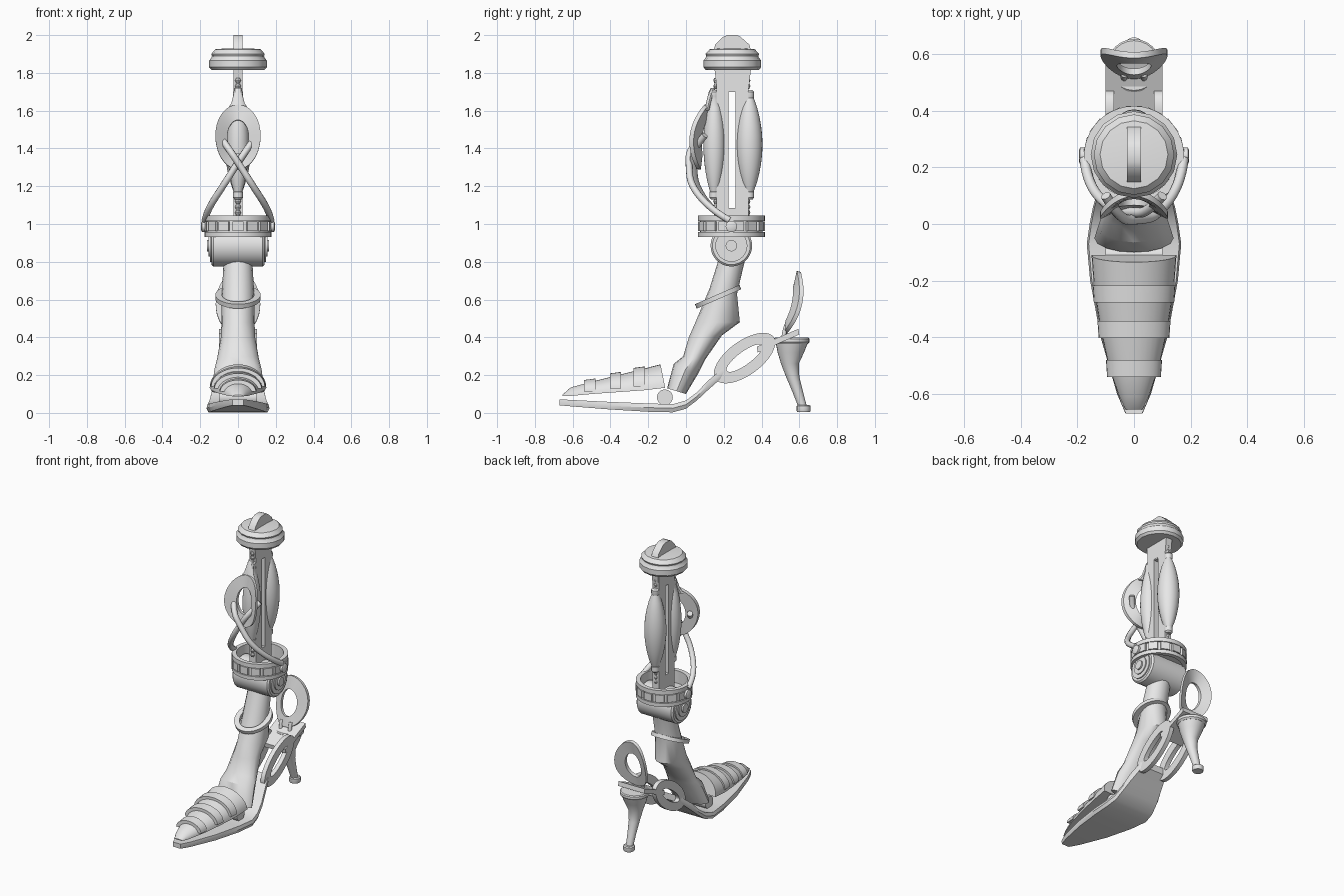
import bpy, bmesh, math
from mathutils import Vector as V

cube = bpy.data.objects.get("Cube")
if cube:
    bpy.data.objects.remove(cube, do_unlink=True)

grey = bpy.data.materials.new("light grey")
grey.use_nodes = True
grey.diffuse_color = (0.8, 0.8, 0.8, 1)
grey.node_tree.nodes["Principled BSDF"].inputs["Base Color"].default_value = (0.8, 0.8, 0.8, 1)
X, Y, Z = V((1, 0, 0)), V((0, 1, 0)), V((0, 0, 1))
made = []


def finish(name, data):
    data.materials.append(grey)
    ob = bpy.data.objects.new(name, data)
    bpy.context.collection.objects.link(ob)
    made.append(ob)
    return ob


def loft(name, sections, closed=False):
    """Skin matching rings of points; closed joins the last ring to the first."""
    bm = bmesh.new()
    rings = [[bm.verts.new(p) for p in s] for s in sections]
    n = len(rings[0])
    pairs = list(zip(rings, rings[1:]))
    if closed:
        pairs.append((rings[-1], rings[0]))
    else:
        bm.faces.new(rings[0])
        bm.faces.new(rings[-1])
    for a, b in pairs:
        for i in range(n):
            j = (i + 1) % n
            bm.faces.new((a[i], a[j], b[j], b[i]))
    bmesh.ops.recalc_face_normals(bm, faces=bm.faces)
    me = bpy.data.meshes.new(name)
    bm.to_mesh(me)
    bm.free()
    return finish(name, me)


def ellipse(c, u, v, n=24):
    return [c + u * math.cos(t) + v * math.sin(t) for t in (math.tau * i / n for i in range(n))]


def lathe(name, centre, profile, axis=Z, n=24):
    """Turn (radius, height) pairs round an axis."""
    u = Y if axis == X else X
    w = axis.cross(u)
    return loft(name, [ellipse(V(centre) + axis * h, u * r, w * r, n) for r, h in profile])


def prism(name, outline, x0, x1):
    return loft(name, [[V((x, y, z)) for y, z in outline] for x in (x0, x1)])


def box(name, lo, hi):
    return prism(name, [(lo[1], lo[2]), (hi[1], lo[2]), (hi[1], hi[2]), (lo[1], hi[2])], lo[0], hi[0])


def oval_ring(name, c, u, v, outer, inner, thick, bend=0, shift=0):
    """Flat oval ring in the u-v plane, optionally bent round v, hole shifted along v."""
    w = u.cross(v).normalized()
    c = V(c)
    sections = []
    for i in range(40):
        t = math.tau * i / 40
        sec = []
        for (a, b), s, off in ((outer, -1, 0), (inner, -1, shift), (inner, 1, shift), (outer, 1, 0)):
            p, q = a * math.cos(t), b * math.sin(t) + off
            sec.append(c + u * p + v * q + w * (s * thick / 2 + bend * p * p))
        sections.append(sec)
    return loft(name, sections, closed=True)


def tube(name, pts, radius):
    cu = bpy.data.curves.new(name, "CURVE")
    cu.dimensions = "3D"
    cu.bevel_depth, cu.bevel_resolution, cu.use_fill_caps = radius, 3, True
    sp = cu.splines.new("NURBS")
    sp.points.add(len(pts) - 1)
    for p, co in zip(sp.points, pts):
        p.co = (*co, 1)
    sp.order_u, sp.use_endpoint_u, sp.resolution_u = 3, True, 6
    return finish(name, cu)


# Knee cap and fin
lathe("knee_cap", (0, 0.245, 0), [(0.14, 1.815), (0.153, 1.83), (0.153, 1.865), (0.14, 1.882),
                                  (0.138, 1.89), (0.142, 1.9), (0.12, 1.925), (0.06, 1.93)], n=16)
prism("knee_fin", [(0.14, 1.9), (0.35, 1.9), (0.335, 1.95), (0.29, 1.99), (0.27, 2),
                   (0.22, 2), (0.195, 1.99), (0.155, 1.95)], -0.025, 0.025)

# Slotted shin plate
for name, y0, y1, z0, z1 in (("shin_front", 0.162, 0.225, 0.95, 1.83), ("shin_back", 0.262, 0.332, 0.95, 1.83),
                             ("shin_top", 0.225, 0.262, 1.705, 1.83), ("shin_bottom", 0.225, 0.262, 0.95, 1.085)):
    box(name, (-0.025, y0, z0), (0.025, y1, z1))
prism("shin_shoulder", [(0.165, 1.7), (0.33, 1.7), (0.345, 1.83), (0.15, 1.83)], -0.023, 0.023)

# Spindle muscles with end fittings
for name, y, r in (("front_muscle", 0.15, 0.058), ("back_muscle", 0.335, 0.07)):
    lathe(name, (0, y, 1.42), [(0.018, -0.29), (0.026, -0.28), (0.026, -0.25)]
          + [(0.022 + (r - 0.022) * math.cos(h / 0.5 * math.pi) ** 0.8, h)
             for h in (k * 0.0495 for k in range(-5, 6))]
          + [(0.026, 0.255), (0.026, 0.28), (0.016, 0.29)])
    for z in (1.06, 1.09, 1.12, 1.73, 1.76):
        lathe(name + "_link", (0, y + (0.01 if y < 0.2 else -0.01), z),
              [(0.01, -0.014), (0.016, 0), (0.01, 0.014)], n=8)

# Front oval guard with its hanger
oval_ring("front_guard", (0, 0.088, 1.46), X, V((0, 0.12, 1)).normalized(),
          (0.12, 0.172), (0.056, 0.09), 0.022, -4 * -1, 0.0)
loft("guard_hanger", [ellipse(V((0, y, z)), X * r, Y * 0.015, 10)
                      for y, z, r in ((0.11, 1.6, 0.06), (0.12, 1.64, 0.035), (0.135, 1.7, 0.02), (0.145, 1.72, 0.018))])

# Crossed hoses
for s, dy in ((1, 0), (-1, -0.025)):
    tube("hose", [(-0.175 * s, 0.23, 1.02), (-0.165 * s, 0.14, 1.07), (-0.08 * s, 0.05 + dy, 1.2),
                  (-0.01 * s, 0.04 + dy, 1.31), (0.05 * s, 0.04 + dy, 1.4), (0.1 * s, 0.1, 1.47)], 0.018)

# Ankle cuff: ring, rims and raised plates
C = V((0, 0.24, 0.987))
for name, z, r, h in (("cuff_band", 0, 0.165, 0.1), ("cuff_rim", 0.043, 0.177, 0.028), ("cuff_rim", -0.043, 0.177, 0.025)):
    oval_ring(name, C + Z * z, X, Y, (r, r), (0.148, 0.148), h)
lathe("cuff_floor", C - Z * 0.05, [(0.15, 0), (0.15, 0.02)])
for i in range(14):
    t = math.tau * (i + 0.5) / 14
    out, side = V((math.cos(t), math.sin(t), 0)), V((-math.sin(t), math.cos(t), 0))
    loft("cuff_plate", [[C + out * d + side * a * 0.029 + Z * b * 0.025
                         for a, b in ((-1, -1), (1, -1), (1, 1), (-1, 1))] for d in (0.155, 0.177)])
for s in (-1, 1):
    lathe("cuff_bolt", C + X * 0.16 * s, [(0.03, 0), (0.03, 0.03 * s), (0.02, 0.035 * s)], X)

# Ankle joint drum with stepped end discs
lathe("ankle_drum", (0, 0.24, 0.885), [(0.1, -0.14), (0.11, -0.13), (0.11, 0.13), (0.1, 0.14)], X, 32)
prism("drum_neck", [(0.14, 0.9), (0.34, 0.9), (0.34, 0.95), (0.14, 0.95)], -0.13, 0.13)
for s in (-1, 1):
    for r, a, b in ((0.085, 0.13, 0.148), (0.058, 0.14, 0.155), (0.03, 0.15, 0.165)):
        lathe("drum_disc", (0, 0.24, 0.885), [(r, a * s), (r, b * s)], X)

# Lower leg and instep: front (y, z), back (y, z), half width
leg = [((0.175, 0.82), (0.315, 0.82), 0.075), ((0.125, 0.66), (0.27, 0.63), 0.085),
       ((0.05, 0.48), (0.285, 0.48), 0.088), ((0.015, 0.4), (0.19, 0.41), 0.09),
       ((-0.015, 0.3), (0.1, 0.28), 0.11), ((-0.065, 0.26), (0.06, 0.2), 0.125), ((-0.1, 0.13), (0.0, 0.1), 0.14)]
loft("lower_leg", [ellipse(V((0, (f[0] + b[0]) / 2, (f[1] + b[1]) / 2)), X * w,
                           V((0, (b[0] - f[0]) / 2, (b[1] - f[1]) / 2)), 16) for f, b, w in leg])
oval_ring("ankle_strap", (0, 0.17, 0.615), X, V((0, 0.92, 0.4)), (0.12, 0.128), (0.085, 0.095), 0.025)


# Toe cover and its three straps
def arch(y, z0, z1, w, lean=0):
    return [V((w * math.cos(t), y + lean * math.sin(t), z0 + (z1 - z0) * math.sin(t)))
            for t in (math.pi * i / 16 for i in range(17))]


loft("toe_cover", [arch(-0.655, 0.088, 0.095, 0.03), arch(-0.61, 0.09, 0.135, 0.052), arch(-0.5, 0.1, 0.165, 0.09),
                   arch(-0.36, 0.11, 0.2, 0.12), arch(-0.22, 0.12, 0.235, 0.142), arch(-0.11, 0.133, 0.257, 0.15, -0.025)])
for y, z0, z1, w in ((-0.51, 0.112, 0.182, 0.095), (-0.373, 0.128, 0.217, 0.125), (-0.248, 0.14, 0.246, 0.142)):
    loft("toe_strap", [arch(y - 0.03, z0, z1 - 0.008, w), arch(y + 0.03, z0, z1, w + 0.004)])

# Sole: y, bottom z, top z, half width
sole = [(-0.67, 0.04, 0.072, 0.03), (-0.6, 0.034, 0.068, 0.06), (-0.4, 0.018, 0.058, 0.118), (-0.2, 0.006, 0.05, 0.155),
        (-0.07, 0.003, 0.046, 0.167), (0.0, 0.022, 0.066, 0.157), (0.06, 0.068, 0.11, 0.145),
        (0.11, 0.115, 0.165, 0.13), (0.2, 0.195, 0.24, 0.1)]
loft("sole", [[V((-w * 0.94, y, a)), V((w * 0.94, y, a)), V((w, y, (a + b) / 2)), V((w * 0.96, y, b)),
               V((-w * 0.96, y, b)), V((-w, y, (a + b) / 2))] for y, a, b, w in sole])
lathe("toe_hinge", (0, -0.112, 0.082), [(0.042, -0.1), (0.042, 0.1)], X, 20)

# Side links joining sole and heel
along, across = V((0, 0.81, 0.59)), V((0, -0.59, 0.81))
for s in (-1, 1):
    oval_ring("heel_link", (0.085 * s, 0.31, 0.29), along, across, (0.19, 0.09), (0.115, 0.034), 0.03)
prism("heel_bridge", [(0.38, 0.32), (0.6, 0.415), (0.595, 0.445), (0.375, 0.35)], -0.1, 0.1)

# Heel seat, curved post and foot
lathe("heel_seat", (0, 0.56, 0.38), [(0.085, -0.015), (0.094, -0.005), (0.094, 0.012), (0.088, 0.018)])
post = [(0.56, 0.37, 0.085), (0.555, 0.32, 0.07), (0.55, 0.26, 0.047), (0.565, 0.19, 0.035),
        (0.592, 0.11, 0.028), (0.618, 0.03, 0.023)]
loft("heel_post", [ellipse(V((0, y, z)), X * r, Y * r) for y, z, r in post])
lathe("heel_foot", (0, 0.623, 0), [(0.034, 0.005), (0.037, 0.012), (0.037, 0.036), (0.03, 0.042)], n=16)

# Heel oval guard
oval_ring("heel_guard", (0, 0.56, 0.585), X, V((0, 0.22, 0.975)), (0.118, 0.168), (0.06, 0.09), 0.022, 3.2 * -1, -0.01)
for s in (-1, 1):
    tube("guard_pin", [(0.035 * s, 0.515, 0.39), (0.035 * s, 0.52, 0.43), (0.035 * s, 0.53, 0.46)], 0.012)

# Smooth shading with sharp edges kept
for ob in made:
    if ob.type == "MESH":
        ob.select_set(True)
        bpy.context.view_layer.objects.active = ob
bpy.ops.object.shade_smooth_by_angle(angle=math.radians(35))
